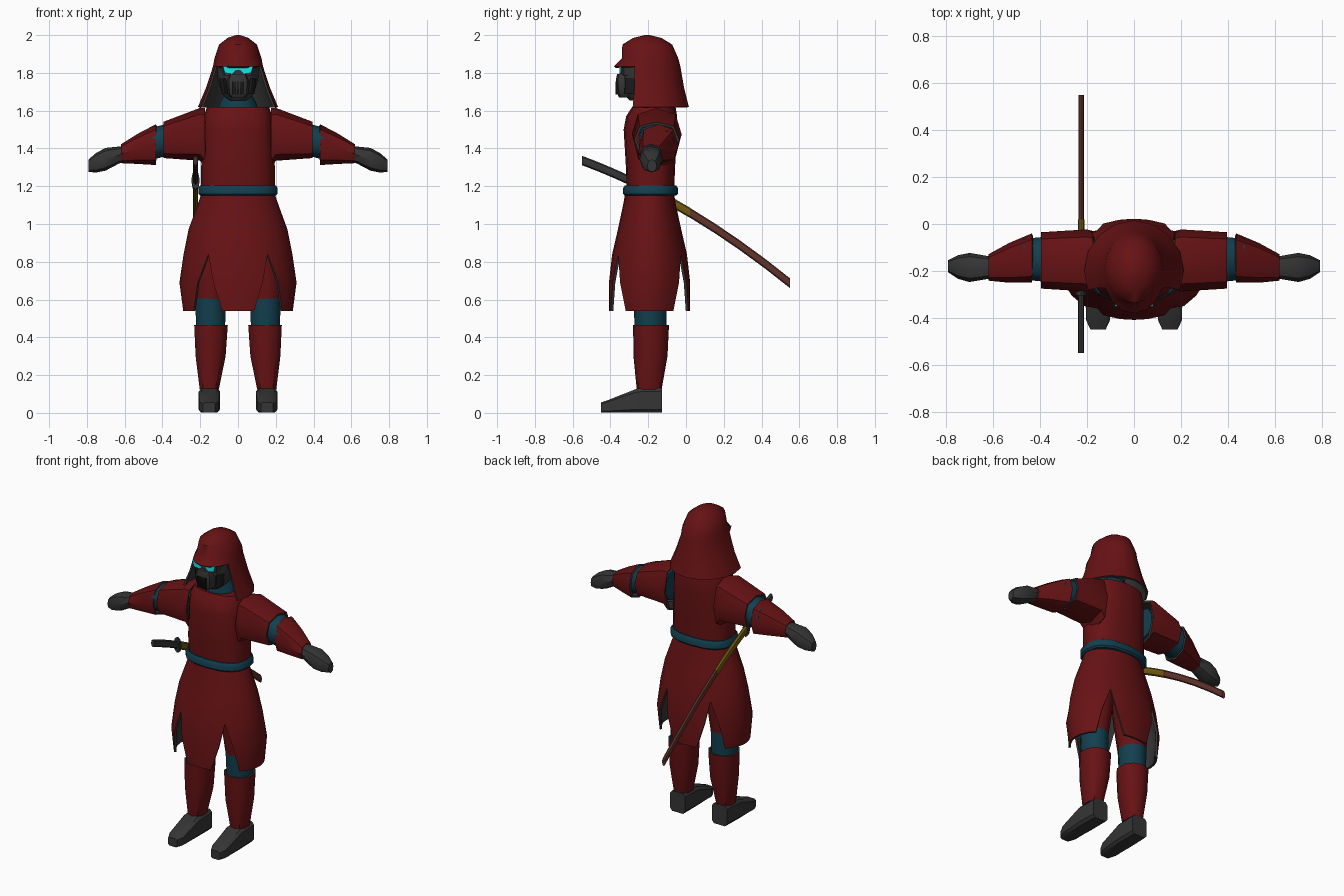
import bpy, bmesh, math

if "Cube" in bpy.data.objects:
    bpy.data.objects.remove(bpy.data.objects["Cube"])


def material(name, r, g, b):
    m = bpy.data.materials.new(name)
    m.diffuse_color = (r, g, b, 1)
    m.use_nodes = True
    m.node_tree.nodes["Principled BSDF"].inputs["Base Color"].default_value = m.diffuse_color
    return m


RED = material("dark red cloth", .135, .006, .007)
TEAL = material("dark teal cloth", .006, .05, .078)
GREY = material("charcoal", .036, .036, .037)
BLACK = material("black", .012, .012, .013)
CYAN = material("bright cyan", .01, .8, .82)
GOLD = material("dull gold", .17, .105, .005)
BROWN = material("red brown", .12, .033, .024)


def finish(name, bm, mats, thick=0, angle=40):
    """Turn a bmesh into an object; thick sheets get a second-colour lining and rim."""
    bmesh.ops.remove_doubles(bm, verts=bm.verts, dist=1e-4)
    bmesh.ops.recalc_face_normals(bm, faces=bm.faces)
    me = bpy.data.meshes.new(name)
    bm.to_mesh(me)
    bm.free()
    ob = bpy.data.objects.new(name, me)
    bpy.context.collection.objects.link(ob)
    for m in mats:
        me.materials.append(m)
    bpy.ops.object.select_all(action='DESELECT')
    bpy.context.view_layer.objects.active = ob
    ob.select_set(True)
    if thick:
        mod = ob.modifiers.new("lining", 'SOLIDIFY')
        mod.thickness, mod.offset = thick, -1
        mod.material_offset = mod.material_offset_rim = 1
        bpy.ops.object.modifier_apply(modifier=mod.name)
    bpy.ops.object.shade_smooth_by_angle(angle=math.radians(angle))
    return ob


def place(axis, t, a, b):
    return {'x': (t, a, b), 'y': (a, t, b), 'z': (a, b, t)}[axis]


def loft(name, axis, rings, mats, n=10, p=1.0, cap=True, thick=0, skip=None, angle=40):
    """Rings are (position, centre a, centre b, radius a, radius b); p < 1 is boxier."""
    bm = bmesh.new()
    rows = []
    off = math.pi / n if p < .6 else 0
    for t, ca, cb, ra, rb in rings:
        row = []
        for i in range(n):
            th = 2 * math.pi * i / n + off
            s, c = math.sin(th), -math.cos(th)
            a = ca + ra * math.copysign(abs(s) ** p, s)
            b = cb + rb * math.copysign(abs(c) ** p, c)
            row.append(bm.verts.new(place(axis, t, a, b)))
        rows.append(row)
    for k in range(len(rows) - 1):
        for i in range(n):
            if skip and skip(k, i):
                continue
            j = (i + 1) % n
            bm.faces.new((rows[k][i], rows[k][j], rows[k + 1][j], rows[k + 1][i]))
    if cap:
        bm.faces.new(rows[-1])
        if not skip and not thick:
            bm.faces.new(rows[0])
    return finish(name, bm, mats, thick, angle)


def plate(name, outline, y0, y1, mat):
    """Extrude an x-z outline along y."""
    bm = bmesh.new()
    f = bm.faces.new([bm.verts.new((x, y0, z)) for x, z in outline])
    ext = bmesh.ops.extrude_face_region(bm, geom=[f])['geom']
    bmesh.ops.translate(bm, vec=(0, y1 - y0, 0),
                        verts=[v for v in ext if isinstance(v, bmesh.types.BMVert)])
    return finish(name, bm, [mat])


# hood: bell shape, open at the face, charcoal lining
loft("hood", 'z', [(1.62, 0, -.2, .212, .215), (1.72, 0, -.2, .17, .19),
                   (1.835, 0, -.205, .132, .175), (1.875, 0, -.19, .125, .15),
                   (1.95, 0, -.205, .1, .132), (1.985, 0, -.205, .055, .075),
                   (2.0, 0, -.205, .012, .015)],
     [RED, GREY], n=16, thick=.012, skip=lambda k, i: k < 2 and (i < 3 or i > 12), angle=50)

# head, breathing mask and glowing eyes
loft("head", 'z', [(1.655, 0, -.24, .05, .06), (1.69, 0, -.235, .085, .095),
                   (1.77, 0, -.23, .108, .11), (1.86, 0, -.22, .108, .11)], [GREY], n=12)
loft("mask", 'z', [(1.67, 0, -.31, .035, .045), (1.69, 0, -.31, .055, .055),
                   (1.76, 0, -.31, .06, .062), (1.795, 0, -.31, .045, .055)], [GREY], n=8, p=.6)
for k in range(-2, 3):
    x = k * .014
    plate("mask_vent", [(x - .004, 1.685), (x + .004, 1.685), (x + .004, 1.755), (x - .004, 1.755)],
          -.374, -.366, BLACK)
for s in (-1, 1):
    loft("mask_filter", 'z', [(1.69, s * .068, -.29, .018, .035), (1.77, s * .078, -.285, .02, .038)],
         [BLACK], n=8)
    plate("eye", [(s * .012, 1.812), (s * .03, 1.794), (s * .07, 1.8), (s * .08, 1.835),
                  (s * .012, 1.835)], -.352, -.343, CYAN)
plate("visor_bridge", [(-.014, 1.812), (.014, 1.812), (.014, 1.835), (-.014, 1.835)],
      -.352, -.343, CYAN)
loft("visor_backing", 'z', [(1.785, 0, -.27, .09, .074), (1.84, 0, -.27, .1, .074)], [GREY], n=8, p=.7)
loft("neck", 'z', [(1.58, 0, -.18, .11, .1), (1.635, 0, -.18, .1, .095),
                   (1.69, 0, -.2, .07, .07)], [TEAL], n=12)

# torso and belt
loft("tunic", 'z', [(1.16, 0, -.188, .195, .125), (1.3, 0, -.188, .195, .13),
                    (1.5, 0, -.188, .185, .142), (1.57, 0, -.182, .18, .135),
                    (1.62, 0, -.17, .165, .115)], [RED], n=16, p=.8)
loft("belt", 'z', [(1.15, 0, -.188, .2, .135), (1.16, 0, -.188, .21, .145),
                   (1.19, 0, -.188, .21, .145), (1.205, 0, -.188, .2, .135)], [TEAL], n=16, p=.8)

# skirt: four panels split by pointed slits, charcoal lining
SKIRT = [(1.17, .19, .128), (1.1, .215, .14), (.97, .262, .168), (.84, .288, .198),
         (.69, .31, .215), (.54, .29, .215)]
bm = bmesh.new()
for centre, wide, narrow, cols in ((0, 33, 17, 4), (90, 57, 36, 6), (180, 33, 17, 4), (270, 57, 36, 6)):
    rows = []
    for z, rx, ry in SKIRT:
        k = max(0, (.84 - z) / .3)
        half = wide + (narrow - wide) * k
        row = []
        for i in range(cols + 1):
            th = math.radians(centre + half * (2 * i / cols - 1))
            row.append(bm.verts.new((rx * math.sin(th), -.193 - ry * math.cos(th), z)))
        rows.append(row)
    for r0, r1 in zip(rows, rows[1:]):
        for i in range(cols):
            bm.faces.new((r0[i], r0[i + 1], r1[i + 1], r1[i]))
finish("skirt", bm, [RED, GREY], .014)

# arms and legs, both sides
for s, side in ((-1, "right"), (1, "left")):
    loft(side + "_upper_sleeve", 'x', [(s * .175, -.155, 1.455, .125, .16),
                                       (s * .2, -.155, 1.475, .132, .14),
                                       (s * .395, -.155, 1.445, .12, .096)],
         [RED, GREY], n=8, p=.8, cap=False, thick=.014)
    loft(side + "_elbow", 'x', [(s * .19, -.155, 1.46, .09, .1), (s * .38, -.15, 1.445, .1, .085),
                                (s * .47, -.15, 1.42, .09, .085)], [TEAL], n=10, p=.85)
    loft(side + "_lower_sleeve", 'x', [(s * .435, -.145, 1.42, .105, .108),
                                       (s * .53, -.165, 1.398, .085, .08),
                                       (s * .62, -.185, 1.372, .056, .05)],
         [RED, GREY], n=8, p=.85, cap=False, thick=.012)
    loft(side + "_hand", 'x', [(s * .59, -.185, 1.375, .045, .04), (s * .63, -.185, 1.365, .05, .045),
                               (s * .7, -.185, 1.343, .062, .06), (s * .75, -.183, 1.325, .05, .052),
                               (s * .792, -.18, 1.308, .025, .033)], [GREY], n=8, p=.85)
    loft(side + "_thigh", 'z', [(.595, s * .145, -.19, .085, .088), (.8, s * .135, -.19, .105, .11),
                                (1.1, s * .09, -.19, .09, .1)], [RED], n=10)
    loft(side + "_knee", 'z', [(.44, s * .145, -.188, .08, .083), (.605, s * .145, -.19, .086, .089)],
         [TEAL], n=10)
    loft(side + "_shin", 'z', [(.125, s * .152, -.195, .053, .066), (.3, s * .145, -.188, .083, .09),
                               (.465, s * .143, -.185, .093, .095)],
         [RED, GREY], n=10, p=.9, cap=False, thick=.01)
    loft(side + "_boot", 'y', [(-.128, s * .15, .067, .055, .067), (-.26, s * .152, .065, .058, .065),
                               (-.41, s * .153, .035, .052, .035), (-.45, s * .153, .028, .033, .028)],
         [GREY], n=8, p=.35)


# sword at the right hip, one gentle curve
def blade(name, ys, mat, rx, rz):
    rings = [(y, -.225, 1.072 - .59 * y - .2 * y * y, rx, rz) for y in ys]
    return loft(name, 'y', rings, [mat], n=8)


blade("sword_grip", (-.55, -.46, -.38, -.3), GREY, .013, .025)
blade("sword_guard", (-.305, -.288), GREY, .022, .05)
blade("scabbard_mouth", (-.29, -.18, -.08, .02), GOLD, .014, .027)
blade("scabbard", (.02, .15, .28, .42, .55), BROWN, .012, .026)
